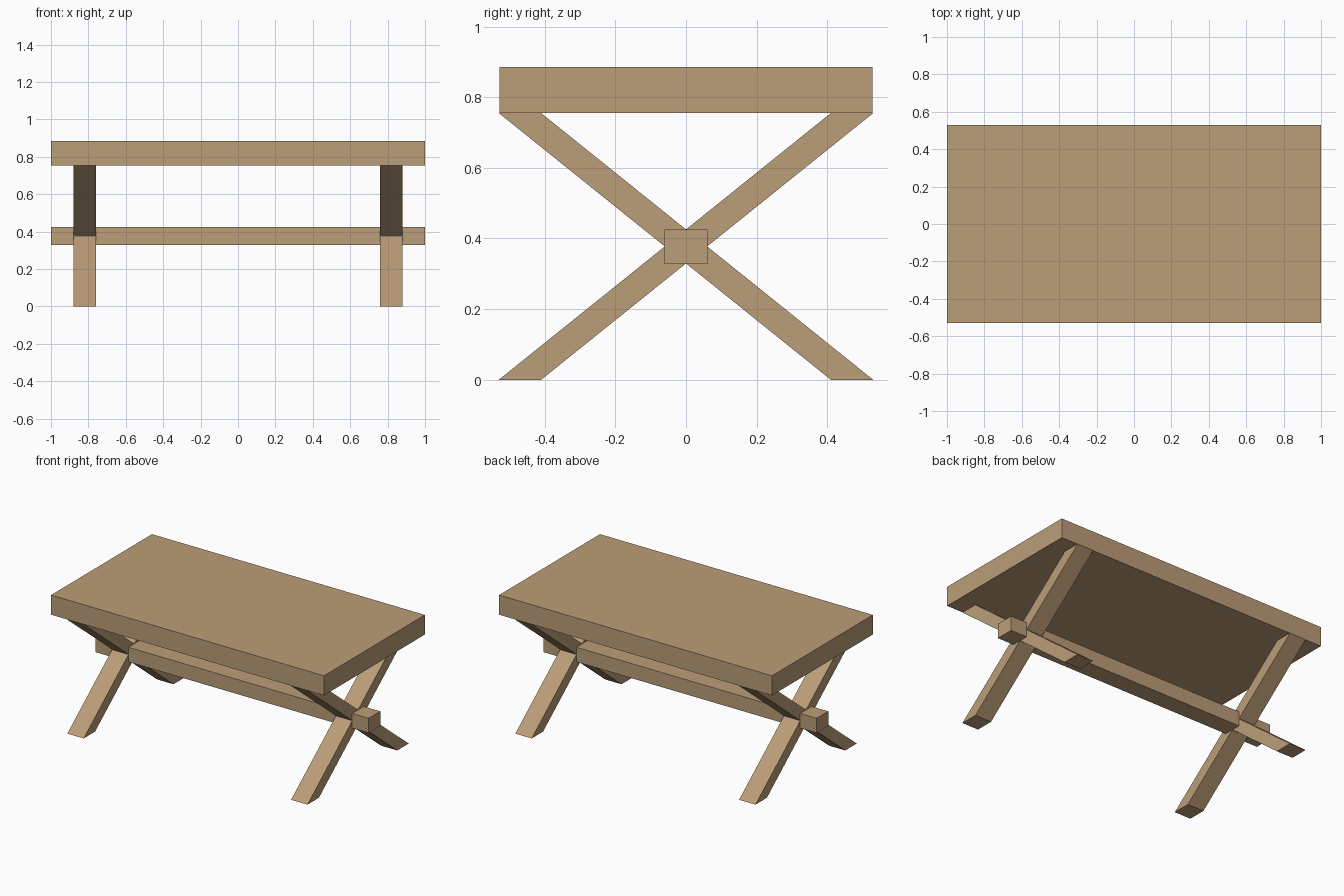
import bpy
import bmesh

if "Cube" in bpy.data.objects:
    bpy.data.objects.remove(bpy.data.objects["Cube"])

wood = bpy.data.materials.new("light_wood")
wood.diffuse_color = (0.50, 0.337, 0.188, 1)
wood.use_nodes = True
wood.node_tree.nodes["Principled BSDF"].inputs["Base Color"].default_value = wood.diffuse_color

LEG_TOP = 0.755   # underside of the table top
FOOT_OUT, FOOT_IN = 0.53, 0.41


def extrude_x(name, profile, x0, x1):
    """Extrude a (y, z) profile along x."""
    bm = bmesh.new()
    face = bm.faces.new([bm.verts.new((x0, y, z)) for y, z in profile])
    ext = bmesh.ops.extrude_face_region(bm, geom=[face])
    verts = [v for v in ext["geom"] if isinstance(v, bmesh.types.BMVert)]
    bmesh.ops.translate(bm, verts=verts, vec=(x1 - x0, 0, 0))
    bmesh.ops.recalc_face_normals(bm, faces=bm.faces)
    mesh = bpy.data.meshes.new(name)
    bm.to_mesh(mesh)
    bm.free()
    mesh.materials.append(wood)
    obj = bpy.data.objects.new(name, mesh)
    bpy.context.collection.objects.link(obj)
    return obj


def board(name, half_y, z0, z1):
    """Full-length board centred on the table."""
    return extrude_x(name, [(-half_y, z0), (half_y, z0), (half_y, z1), (-half_y, z1)], -1, 1)


# Table top and the stretcher running through both leg crossings
board("table_top", 0.528, LEG_TOP, 0.885)
board("stretcher", 0.061, 0.328, 0.425)

# Crossed slanting legs, one pair near each end
for side, x in (("left", -0.82), ("right", 0.82)):
    for lean, s in (("front", 1), ("back", -1)):
        profile = [(-FOOT_OUT * s, 0), (-FOOT_IN * s, 0),
                   (FOOT_OUT * s, LEG_TOP), (FOOT_IN * s, LEG_TOP)]
        extrude_x(f"{side}_{lean}_leg", profile, x - 0.06, x + 0.06)
